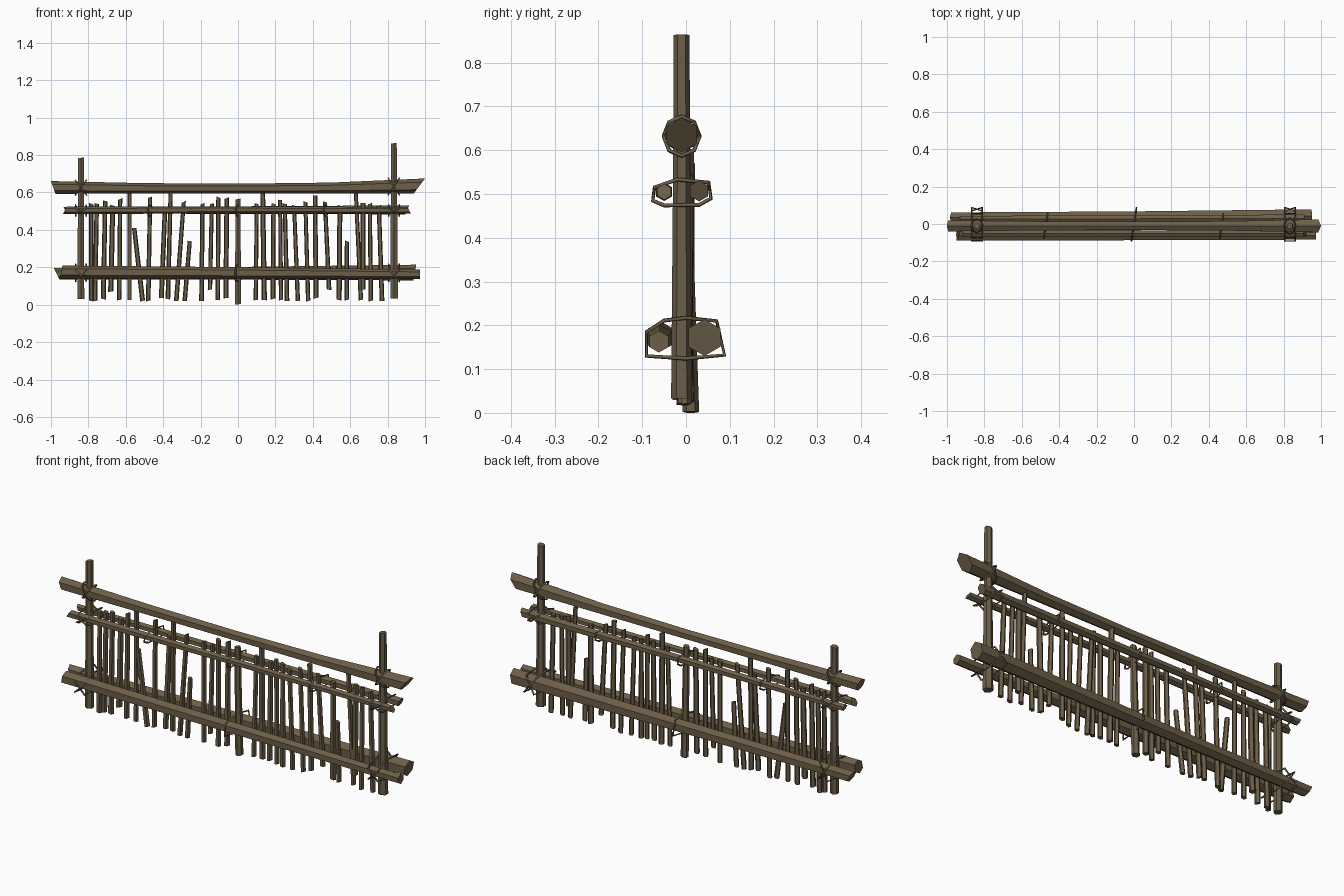
import bpy, bmesh, math, random
from mathutils import Vector

random.seed(4)
wood = bpy.data.materials.new("weathered brown wood")
wood.diffuse_color = (0.150, 0.113, 0.064, 1)


def pole(name, rings, axis, sides=6):
    """Tapered pole. Each ring is (x, y, z, radius, slant) with the pole along x or z."""
    bm = bmesh.new()
    loops = []
    for x, y, z, r, slant in rings:
        loop = []
        for i in range(sides):
            a = 2 * math.pi * i / sides
            s, c = math.sin(a), math.cos(a)
            if axis == 'x':
                co = (x + slant * c, y + r * s, z + r * c)
            else:
                co = (x + r * s, y + r * c, z + slant * s)
            loop.append(bm.verts.new(co))
        loops.append(loop)
    for a, b in zip(loops, loops[1:]):
        for i in range(sides):
            j = (i + 1) % sides
            bm.faces.new((a[i], a[j], b[j], b[i]))
    bm.faces.new(loops[0])
    bm.faces.new(loops[-1])
    bmesh.ops.recalc_face_normals(bm, faces=bm.faces)
    me = bpy.data.meshes.new(name)
    bm.to_mesh(me)
    bm.free()
    me.materials.append(wood)
    ob = bpy.data.objects.new(name, me)
    bpy.context.collection.objects.link(ob)
    return ob


def rope(name, points, radius=0.0045):
    """Closed rope loop through the points, turned into a mesh."""
    cu = bpy.data.curves.new(name, 'CURVE')
    cu.dimensions = '3D'
    cu.bevel_depth = radius
    cu.bevel_resolution = 0
    sp = cu.splines.new('POLY')
    sp.points.add(len(points) - 1)
    for p, co in zip(sp.points, points):
        p.co = (*co, 1)
    sp.use_cyclic_u = True
    cu.materials.append(wood)
    ob = bpy.data.objects.new(name, cu)
    bpy.context.collection.objects.link(ob)
    bpy.ops.object.select_all(action='DESELECT')
    bpy.context.view_layer.objects.active = ob
    ob.select_set(True)
    bpy.ops.object.convert(target='MESH')


# Two uprights
pole("left_post", [(-0.84, -0.01, 0.03, 0.021, 0), (-0.84, -0.01, 0.5, 0.019, 0),
                   (-0.84, -0.01, 0.785, 0.018, 0.003)], 'z')
pole("right_post", [(0.835, -0.01, 0.033, 0.024, 0), (0.834, -0.01, 0.5, 0.02, 0),
                    (0.833, -0.01, 0.863, 0.018, 0.002)], 'z')

# Heavy handrail with slanted cut ends
pole("top_rail", [(-0.988, -0.01, 0.627, 0.034, -0.012), (-0.5, -0.01, 0.622, 0.028, 0),
                  (0, -0.01, 0.621, 0.026, 0), (0.5, -0.01, 0.624, 0.029, 0),
                  (0.97, -0.01, 0.635, 0.040, 0.03)], 'x')

# Paired middle and bottom rails clamping the slats
pole("middle_front_rail", [(-0.925, -0.05, 0.505, 0.021, 0.012), (0, -0.05, 0.507, 0.018, 0),
                           (0.915, -0.05, 0.505, 0.018, -0.01)], 'x')
pole("middle_back_rail", [(-0.925, 0.028, 0.505, 0.018, -0.008), (0, 0.028, 0.506, 0.02, 0),
                          (0.905, 0.03, 0.507, 0.024, 0.01)], 'x')
pole("bottom_front_rail", [(-0.945, -0.058, 0.175, 0.034, 0.006), (0, -0.06, 0.170, 0.031, 0),
                           (0.972, -0.062, 0.163, 0.025, 0)], 'x')
pole("bottom_back_rail", [(-0.97, 0.036, 0.165, 0.030, -0.015), (0, 0.038, 0.168, 0.034, 0),
                          (0.945, 0.042, 0.172, 0.042, 0.008)], 'x')

# Uneven slats: top x, bottom x, top z, bottom z
slats = [
    (-.785, -.785, .54, .02), (-.755, -.765, .54, .02), (-.71, -.72, .555, .03),
    (-.67, -.68, .53, .07), (-.63, -.635, .565, .025), (-.58, -.58, .60, .025),
    (-.555, -.51, .41, .02), (-.47, -.48, .575, .02), (-.39, -.41, .52, .035),
    (-.36, -.375, .60, .03), (-.29, -.33, .55, .02), (-.258, -.285, .34, .02),
    (-.19, -.195, .54, .02), (-.14, -.15, .54, .08), (-.105, -.108, .575, .025),
    (-.06, -.065, .57, .035), (.10, .095, .54, .025), (.132, .14, .60, .025),
    (.19, .187, .54, .03), (.225, .23, .56, .025), (.25, .262, .54, .02),
    (.30, .32, .53, .02), (.36, .375, .55, .02), (.412, .417, .585, .035),
    (.465, .487, .55, .08), (.545, .54, .53, .025), (.582, .582, .34, .025),
    (.63, .657, .60, .025), (.668, .668, .545, .08), (.705, .71, .54, .02),
    (.753, .77, .53, .02)]
for i, (xt, xb, zt, zb) in enumerate(slats):
    r = random.uniform(0.011, 0.014)
    y0, y1 = random.uniform(-0.012, 0.006), random.uniform(-0.012, 0.008)
    if zt < 0.45:
        y1 = -0.02
    pole(f"slat_{i + 1}", [(xb, y0, zb, r * 1.1, random.uniform(-.004, .004)),
                           (xt, y1, zt, r, random.uniform(-.006, .006))], 'z', 5)
pole("centre_slat", [(0, 0.011, 0.002, 0.019, 0.002), (0, -0.004, 0.565, 0.015, 0.003)], 'z')

# Rope outlines (y, z) around each rail pair
low = [(-.09, .13), (-.09, .185), (-.05, .211), (0, .217), (.07, .21), (.088, .132), (0, .124)]
mid = [(-.076, .485), (-.072, .515), (-.02, .533), (.052, .526), (.057, .49), (.03, .475), (-.05, .474)]
for label, outline in (("bottom", low), ("middle", mid)):
    for x in (-0.84, 0.834):
        for s in (-1, 1):
            # crossed lashings over the posts
            rope(f"{label}_post_lashing", [(x + s * (0.028 if z > outline[0][1] + .02 else -0.028), y, z)
                                           for y, z in outline])
    for x in (-0.47, 0, 0.47):
        if x == 0 or label == "middle":
            rope(f"{label}_rail_tie", [(x + y * 0.15, y, z) for y, z in outline])

# Tilted rope rings binding the handrail to the posts
for x, z0, r in ((-0.84, 0.626, 0.037), (0.833, 0.632, 0.042)):
    for s in (-1, 1):
        ring = [2 * math.pi * i / 8 for i in range(8)]
        rope("handrail_lashing", [(x + s * 0.03 * math.sin(a), -0.01 + r * math.cos(a),
                                   z0 + (r + 0.003) * math.sin(a)) for a in ring])
